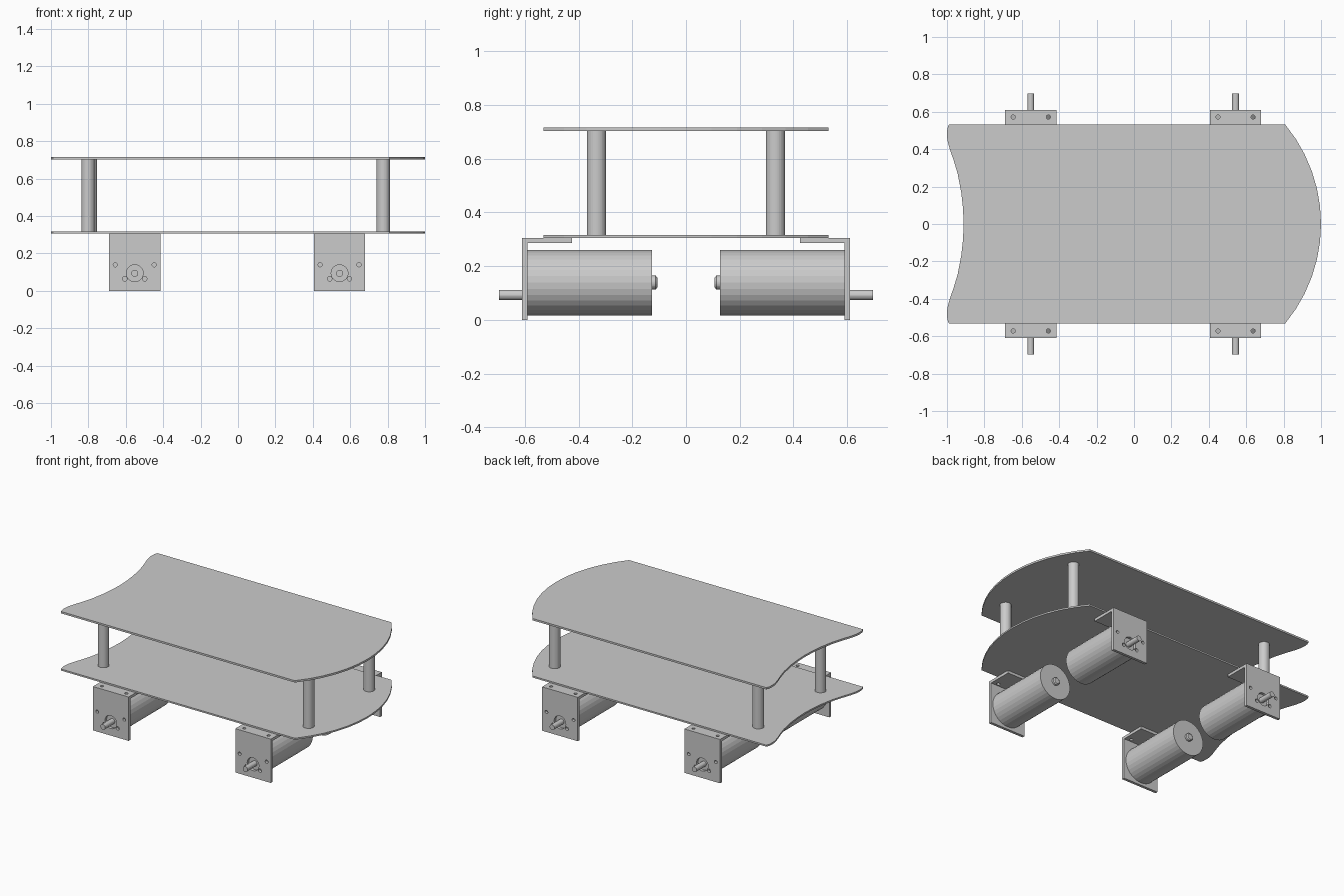
import bpy, bmesh, math
from mathutils import Matrix, Vector

if "Cube" in bpy.data.objects:
    bpy.data.objects.remove(bpy.data.objects["Cube"])


def finish(bm, name):
    bmesh.ops.recalc_face_normals(bm, faces=bm.faces)
    me = bpy.data.meshes.new(name)
    bm.to_mesh(me)
    bm.free()
    ob = bpy.data.objects.new(name, me)
    bpy.context.collection.objects.link(ob)
    return ob


def add_cyl(bm, a, b, r, sides=32, r2=None):
    a, b = Vector(a), Vector(b)
    rot = (b - a).to_track_quat('Z', 'Y').to_matrix().to_4x4()
    bmesh.ops.create_cone(bm, cap_ends=True, segments=sides, radius1=r,
                          radius2=r if r2 is None else r2, depth=(b - a).length,
                          matrix=Matrix.Translation((a + b) / 2) @ rot)


def prism(bm, pts, shift):
    face = bm.faces.new([bm.verts.new(p) for p in pts])
    ext = bmesh.ops.extrude_face_region(bm, geom=[face])
    verts = [v for v in ext['geom'] if isinstance(v, bmesh.types.BMVert)]
    bmesh.ops.translate(bm, verts=verts, vec=shift)


# Deck outline: bowed nose, scooped tail with rounded corners
R, half, n = 0.834, 0.531, 12
amax = math.asin(half / R)
nose = [(1 - R + R * math.cos(t), R * math.sin(t))
        for t in [amax * (2 * i / n - 1) for i in range(n + 1)]]
tail = [(-.99, half), (-.998, .51), (-1, .48), (-.998, .45), (-.985, .40),
        (-.964, .34), (-.943, .27), (-.923, .165), (-.914, .08)]
outline = nose + tail + [(-.911, 0)] + [(x, -y) for x, y in reversed(tail)]

for name, z0, z1 in (("lower_deck", .305, .316), ("upper_deck", .703, .716)):
    bm = bmesh.new()
    prism(bm, [(x, y, z0) for x, y in outline], (0, 0, z1 - z0))
    finish(bm, name)

# Standoff posts between the decks
for x, y in ((.777, -.333), (.777, .333), (-.802, -.333), (-.79, .333)):
    bm = bmesh.new()
    add_cyl(bm, (x, y, .316), (x, y, .703), .036)
    finish(bm, "standoff_post")


def bracket(cx, s):
    # L-section plate
    bm = bmesh.new()
    section = [(.61, 0), (.61, .305), (.425, .305), (.425, .286), (.591, .286), (.591, 0)]
    prism(bm, [(cx - .137, s * y, z) for y, z in section], (.274, 0, 0))
    ob = finish(bm, "motor_bracket")
    # Shaft hole, face screw holes and flange screw holes
    cut = bmesh.new()
    for dx, z, r in ((0, .094, .045), (-.104, .139, .011), (.104, .139, .011),
                     (-.053, .064, .012), (.053, .064, .012)):
        add_cyl(cut, (cx + dx, s * .58, z), (cx + dx, s * .63, z), r, 24)
    for dx in (-.094, .094):
        add_cyl(cut, (cx + dx, s * .572, .27), (cx + dx, s * .572, .32), .011, 24)
    cutter = finish(cut, "hole_cutter")
    mod = ob.modifiers.new("holes", 'BOOLEAN')
    mod.operation, mod.solver, mod.object = 'DIFFERENCE', 'EXACT', cutter
    bpy.context.view_layer.update()
    dg = bpy.context.evaluated_depsgraph_get()
    me = bpy.data.meshes.new_from_object(ob.evaluated_get(dg))
    ob.modifiers.clear()
    ob.data = me
    bpy.data.objects.remove(cutter)


def motor(cx, s):
    # Gear motor body
    bm = bmesh.new()
    add_cyl(bm, (cx, s * .591, .139), (cx, s * .126, .139), .122)
    finish(bm, "motor_body")
    # Rear bearing cap with chamfered end
    bm = bmesh.new()
    add_cyl(bm, (cx, s * .126, .139), (cx, s * .113, .139), .026, 24)
    add_cyl(bm, (cx, s * .113, .139), (cx, s * .107, .139), .026, 24, .019)
    finish(bm, "rear_bearing_cap")
    # Offset output shaft
    bm = bmesh.new()
    add_cyl(bm, (cx, s * .591, .093), (cx, s * .697, .093), .0185, 24)
    finish(bm, "output_shaft")


for cx in (-.552, .543):
    for s in (-1, 1):
        bracket(cx, s)
        motor(cx, s)
